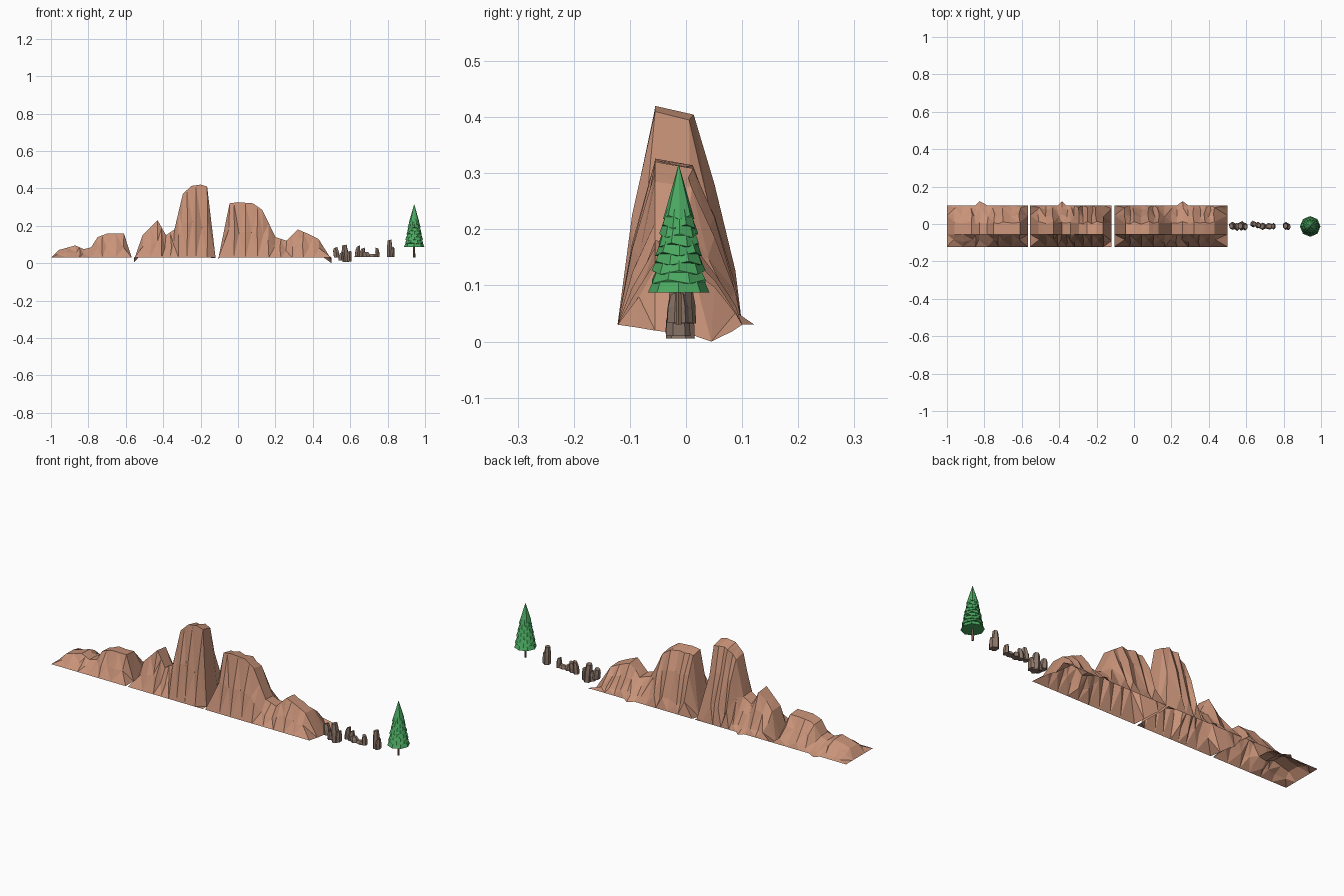
import bpy, bmesh, math, random

if "Cube" in bpy.data.objects:
    bpy.data.objects.remove(bpy.data.objects["Cube"])

random.seed(4)


def material(name, rgb):
    m = bpy.data.materials.new(name)
    m.diffuse_color = (*rgb, 1)
    m.use_nodes = True
    m.node_tree.nodes["Principled BSDF"].inputs["Base Color"].default_value = m.diffuse_color
    return m


EARTH = material("earth", (0.58, 0.29, 0.19))
STONE = material("stone", (0.26, 0.18, 0.14))
LEAF = material("leaf", (0.07, 0.40, 0.12))
BARK = material("bark", (0.25, 0.15, 0.10))
BASE = 0.03


def finish(bm, name, mat):
    me = bpy.data.meshes.new(name)
    bm.to_mesh(me)
    bm.free()
    me.materials.append(mat)
    ob = bpy.data.objects.new(name, me)
    bpy.context.collection.objects.link(ob)


def loft(bm, rings):
    # skin a stack of equal closed rings and cap both ends
    rows = [[bm.verts.new(p) for p in r] for r in rings]
    n = len(rows[0])
    for a, b in zip(rows, rows[1:]):
        for i in range(n):
            j = (i + 1) % n
            bm.faces.new((a[i], a[j], b[j], b[i]))
    bm.faces.new(rows[0][::-1])
    bm.faces.new(rows[-1])


def ring(x, y, z, rx, ry, n, turn=0.0):
    return [(x + rx * math.cos(turn + math.tau * i / n),
             y + ry * math.sin(turn + math.tau * i / n), z) for i in range(n)]


def ridge(name, skyline, bump_x, dips):
    # open craggy sheet: (y, share of skyline height) for each row
    section = [(-0.122, 0), (-0.09, 0.47), (-0.055, 1), (0.01, 0.96),
               (0.045, 0.63), (0.082, 0.21), (0.10, 0)]
    dip_shape = [0, 0.15, 0.35, 0.6, 1.0, 0.4, 0]
    # extra columns between the skyline points give the vertical creases
    pts = []
    for (x0, h0), (x1, h1) in zip(skyline, skyline[1:]):
        pts.append((x0, h0))
        if skyline[0][0] < x0 and x1 < skyline[-1][0] and x1 - x0 > .04:
            pts.append(((x0 + x1) / 2, (h0 + h1) / 2))
    pts.append(skyline[-1])
    bm = bmesh.new()
    cols = []
    for c, (x, h) in enumerate(pts):
        inner = 0 < c < len(pts) - 1
        col = []
        crease = 1 if c % 2 else -1
        for r, (y, f) in enumerate(section):
            z, dx = BASE + (h - BASE) * f, 0
            if not inner:
                z -= dips[0 if c == 0 else 1] * dip_shape[r]
            elif r in (1, 4, 5):
                z += (h - BASE) * random.uniform(-.07, .05)
                y += crease * .006
                dx = random.uniform(-.007, .007)
            elif r == 3:
                y += crease * random.uniform(0, .008) - .004
            elif r == 6 and abs(x - bump_x) < .01:
                y = .122
            col.append(bm.verts.new((x + dx, y, z)))
        cols.append(col)
    for c, (a, b) in enumerate(zip(cols, cols[1:])):
        for r in range(len(section) - 1):
            q = (a[r], b[r], b[r + 1], a[r + 1])
            k = (r + c) % 2
            bm.faces.new((q[k], q[k + 1], q[k + 2]))
            bm.faces.new((q[k], q[k + 2], q[(k + 3) % 4]))
    finish(bm, name, EARTH)


# three cliff ridges
ridge("low_ridge", [(-1, .03), (-.96, .07), (-.87, .095), (-.825, .075), (-.785, .085),
                    (-.75, .14), (-.70, .158), (-.61, .158), (-.568, .03)],
      -.825, (0, 0))
ridge("tall_ridge", [(-.555, .03), (-.51, .15), (-.43, .23), (-.385, .15), (-.34, .18),
                     (-.295, .37), (-.25, .413), (-.20, .42), (-.165, .41), (-.12, .03)],
      -.385, (.025, .005))
ridge("broad_ridge", [(-.105, .03), (-.045, .32), (0, .326), (.08, .32), (.13, .285),
                      (.20, .14), (.26, .12), (.32, .18), (.38, .155), (.43, .13), (.5, .03)],
      .26, (.01, .03))

# loose stones: x, y, bottom, top, half width, half depth, lean
STONES = [
    (.528, -.010, .030, .085, .017, .022, -.008),
    (.550, -.015, .014, .060, .015, .022, .005),
    (.576, -.010, .005, .098, .019, .026, -.008),
    (.594, -.014, .010, .065, .013, .022, .003),
    (.636, .000, .032, .094, .014, .018, .008),
    (.662, -.006, .032, .082, .015, .018, .006),
    (.688, -.012, .033, .060, .020, .020, -.004),
    (.722, -.012, .033, .049, .026, .018, .003),
    (.746, -.012, .033, .082, .012, .018, -.003),
    (.812, -.010, .033, .125, .016, .022, -.002),
    (.824, -.014, .033, .085, .012, .020, .003),
]
for k, (x, y, z0, z1, w, d, lean) in enumerate(STONES):
    bm = bmesh.new()
    t = math.pi / 6 + random.uniform(-.2, .2)
    slope = random.uniform(-.15, .15) * (z1 - z0) / w
    top = [(px, py, z1 - .3 * abs(slope) * w + (px - x - lean) * slope)
           for px, py, _ in ring(x + lean, y, z1, w * .7, d * .65, 6, t)]
    loft(bm, [ring(x, y, z0, w, d, 6, t),
              ring(x + lean * .5, y, z0 + (z1 - z0) * .55, w, d * .92, 6, t), top])
    finish(bm, f"stone_{k + 1}", STONE)

# tree trunk
TX, TY = .942, -.013
bm = bmesh.new()
loft(bm, [ring(TX, TY, .03, .006, .006, 6), ring(TX, TY, .10, .005, .005, 6)])
finish(bm, "tree_trunk", BARK)

# overlapping flared foliage tiers, each turned against the one below
bm = bmesh.new()
TIERS = 9
for i in range(TIERS):
    f = i / (TIERS - 1)
    z, r, t = .087 + .131 * f, .055 - .027 * f, i * .4
    last = i == TIERS - 1
    low = [(x, y, z + (.007 * (j % 2) if i else 0))
           for j, (x, y, z) in enumerate(ring(TX, TY, z, r, r, 8, t))]
    tr = .0005 if last else r * .72
    loft(bm, [low, ring(TX, TY, .315 if last else z + .035, tr, tr, 8, t)])
finish(bm, "tree_foliage", LEAF)
